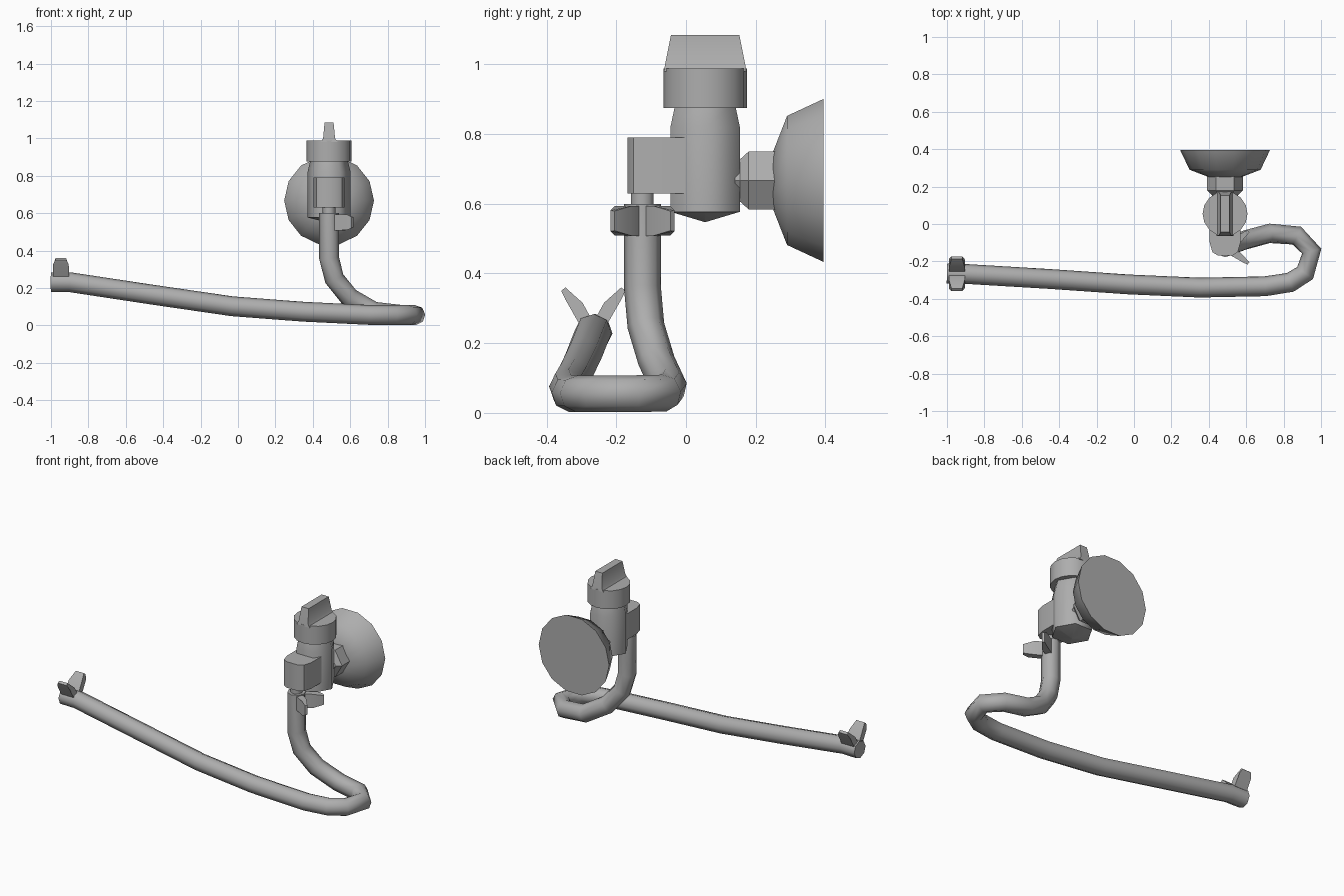
import bpy, bmesh, math
from mathutils import Vector

if "Cube" in bpy.data.objects:
    bpy.data.objects.remove(bpy.data.objects["Cube"])

grey = bpy.data.materials.new("matte_grey")
grey.use_nodes = True
grey.diffuse_color = (0.42, 0.42, 0.42, 1)
grey.node_tree.nodes["Principled BSDF"].inputs["Base Color"].default_value = (0.42, 0.42, 0.42, 1)

TAP_X, TAP_Y = 0.487, 0.055
HOSE_Y = -0.125
WALL_Z = 0.667


def finish(name, mesh, angle):
    mesh.materials.clear()
    mesh.materials.append(grey)
    obj = bpy.data.objects.new(name, mesh)
    bpy.context.collection.objects.link(obj)
    bpy.ops.object.select_all(action="DESELECT")
    obj.select_set(True)
    bpy.context.view_layer.objects.active = obj
    bpy.ops.object.shade_smooth_by_angle(angle=math.radians(angle))
    return obj


def loft(name, rings, angle=30):
    """Skin a stack of equal point rings and cap both ends."""
    bm = bmesh.new()
    loops = [[bm.verts.new(p) for p in ring] for ring in rings]
    n = len(loops[0])
    for a, b in zip(loops, loops[1:]):
        for i in range(n):
            j = (i + 1) % n
            bm.faces.new((a[i], a[j], b[j], b[i]))
    bm.faces.new(loops[0])
    bm.faces.new(loops[-1])
    bmesh.ops.recalc_face_normals(bm, faces=bm.faces)
    mesh = bpy.data.meshes.new(name)
    bm.to_mesh(mesh)
    bm.free()
    return finish(name, mesh, angle)


def turned(name, centre, profile, sides, axis="z", angle=40):
    """Turn (radius, position) pairs about an upright or front-back axis."""
    rings = []
    for r, h in profile:
        ring = []
        for i in range(sides):
            t = math.tau * i / sides
            c, s = r * math.cos(t), r * math.sin(t)
            if axis == "z":
                ring.append((centre[0] + c, centre[1] + s, h))
            else:
                ring.append((centre[0] + c, h, centre[1] + s))
        rings.append(ring)
    return loft(name, rings, angle)


# Wall flange and its hexagonal nut
turned("wall_flange", (TAP_X, WALL_Z), [(0.085, 0.25), (0.19, 0.29), (0.24, 0.395)], 14, "y", 50)
turned("wall_nut", (TAP_X, WALL_Z), [(0.07, 0.14), (0.07, 0.155), (0.096, 0.18), (0.096, 0.26)], 6, "y", 20)

# Tap body with shallow pointed base, and round cap
turned("tap_body", (TAP_X, TAP_Y),
       [(0.003, 0.548), (0.115, 0.577), (0.115, 0.82), (0.098, 0.89)], 6, "z", 65)
turned("tap_cap", (TAP_X, TAP_Y), [(0.12, 0.875), (0.12, 0.988)], 16)

# Tapered turning handle with a flared foot
handle = []
for hx, hy, z in ((0.045, 0.118, 0.98), (0.032, 0.115, 1.0), (0.024, 0.098, 1.085)):
    handle.append([(TAP_X + sx * hx, TAP_Y + sy * hy, z)
                   for sx, sy in ((-1, -1), (1, -1), (1, 1), (-1, 1))])
loft("tap_handle", handle)

# Outlet block with rounded front, and nozzle beneath it
half = [(0.04, -0.168), (0.068, -0.15), (0.082, -0.1), (0.082, 0.03)]
outline = half + [(-x, y) for x, y in reversed(half)]
loft("outlet_block", [[(TAP_X + x, y, z) for x, y in outline] for z in (0.63, 0.79)], 40)
turned("nozzle", (TAP_X, HOSE_Y), [(0.034, 0.58), (0.034, 0.64)], 10)

# Hose swept along a bent path
path = [(TAP_X, HOSE_Y, 0.6), (TAP_X, HOSE_Y, 0.36), (0.515, -0.115, 0.25),
        (0.595, -0.085, 0.15), (0.725, -0.05, 0.075), (0.87, -0.062, 0.057),
        (0.95, -0.145, 0.055), (0.915, -0.262, 0.055), (0.835, -0.312, 0.055),
        (0.7, -0.333, 0.056), (0.35, -0.34, 0.073), (-0.03, -0.323, 0.102),
        (-0.45, -0.294, 0.163), (-0.9, -0.267, 0.231), (-1.0, -0.264, 0.231)]
curve = bpy.data.curves.new("hose_path", "CURVE")
curve.dimensions = "3D"
curve.bevel_depth = 0.053
curve.bevel_resolution = 2
curve.use_fill_caps = True
spline = curve.splines.new("POLY")
spline.points.add(len(path) - 1)
for point, co in zip(spline.points, path):
    point.co = (*co, 1)
carrier = bpy.data.objects.new("hose_carrier", curve)
bpy.context.collection.objects.link(carrier)
hose_mesh = bpy.data.meshes.new_from_object(carrier)
bpy.data.objects.remove(carrier)
finish("hose", hose_mesh, 60)


# Hose clips: two flared ears each, given as (spread, height, half width)
EAR = [(0.0, 0.03, 0.043), (0.043, 0.03, 0.043), (0.08, 0.095, 0.042),
       (0.092, 0.12, 0.03), (0.08, 0.13, 0.028), (0.031, 0.086, 0.043)]


def clip(name, centre, up, along):
    centre, up, along = Vector(centre), Vector(up), Vector(along)
    for side, label in ((-1, "front"), (1, "back")):
        across = Vector((0, side, 0))
        rings = [[centre + across * u + up * v + along * (w * end) for u, v, w in EAR]
                 for end in (-1, 1)]
        loft(f"{name}_{label}_ear", rings, 30)


clip("end_clip", (-0.947, -0.266, 0.23), (0, 0, 1), (1, 0, 0))
clip("nozzle_clip", (TAP_X, HOSE_Y, 0.551), (1, 0, 0), (0, 0, 1))
